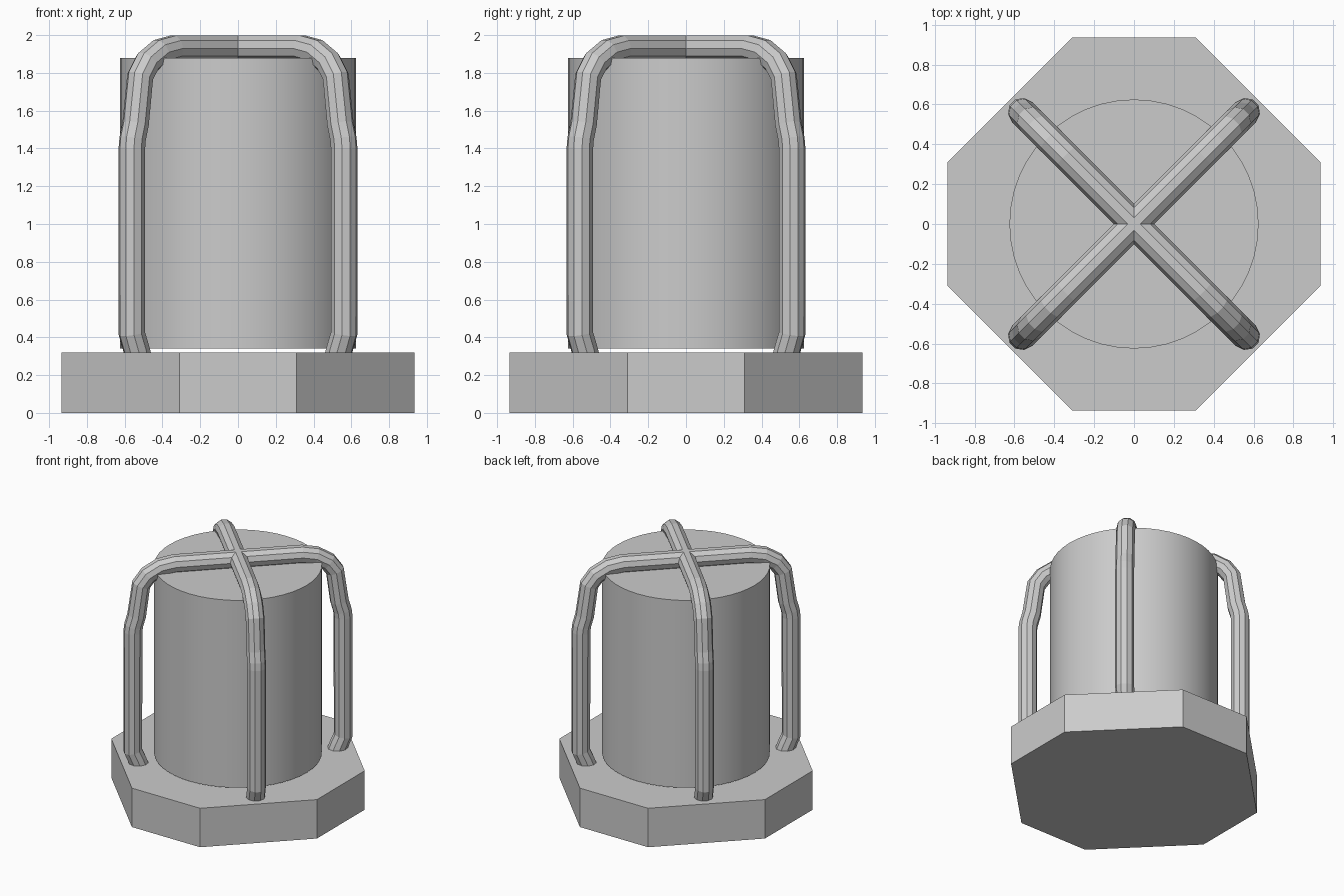
import bpy, bmesh
from math import sqrt

if "Cube" in bpy.data.objects:
    bpy.data.objects.remove(bpy.data.objects["Cube"])


def mesh_object(name, bm):
    mesh = bpy.data.meshes.new(name)
    bmesh.ops.recalc_face_normals(bm, faces=bm.faces)
    bm.to_mesh(mesh)
    bm.free()
    ob = bpy.data.objects.new(name, mesh)
    bpy.context.collection.objects.link(ob)
    return ob


def activate(ob):
    bpy.ops.object.select_all(action='DESELECT')
    ob.select_set(True)
    bpy.context.view_layer.objects.active = ob


# Base plate: square with cut corners, extruded upward
A, B, BASE_H = 0.935, 0.31, 0.32
outline = [(A, -B), (A, B), (B, A), (-B, A), (-A, B), (-A, -B), (-B, -A), (B, -A)]
bm = bmesh.new()
face = bm.faces.new([bm.verts.new((x, y, 0)) for x, y in outline])
ext = bmesh.ops.extrude_face_region(bm, geom=[face], use_keep_orig=True)
top = [v for v in ext['geom'] if isinstance(v, bmesh.types.BMVert)]
bmesh.ops.translate(bm, verts=top, vec=(0, 0, BASE_H))
mesh_object("base_plate", bm)

# Lamp body: plain drum just above the plate
Z0, Z1 = 0.34, 1.88
bpy.ops.mesh.primitive_cylinder_add(vertices=48, radius=0.625, depth=Z1 - Z0,
                                    location=(0, 0, (Z0 + Z1) / 2))
body = bpy.context.object
body.name = "body_drum"
bpy.ops.object.shade_smooth_by_angle()

# Guard bars: two crossing arches, half profile (x, z) mirrored over the top
HALF = [(0.525, 0.29), (0.54, 0.345), (0.562, 0.42), (0.562, 1.40), (0.558, 1.45),
        (0.542, 1.53), (0.518, 1.78), (0.48, 1.855), (0.415, 1.91), (0.34, 1.93)]
PATH = HALF + [(-x, z) for x, z in reversed(HALF)]


def guard_arch(name, side):
    cu = bpy.data.curves.new(name, 'CURVE')
    cu.dimensions = '3D'
    cu.bevel_depth = 0.071
    cu.bevel_resolution = 3
    cu.use_fill_caps = True
    sp = cu.splines.new('POLY')
    sp.points.add(len(PATH) - 1)
    for p, (x, z) in zip(sp.points, PATH):
        p.co = (x, x * side, z, 1)
    sp.use_smooth = False
    ob = bpy.data.objects.new(name, cu)
    bpy.context.collection.objects.link(ob)
    activate(ob)
    bpy.ops.object.convert(target='MESH')


guard_arch("guard_arch_a", 1)
guard_arch("guard_arch_b", -1)
